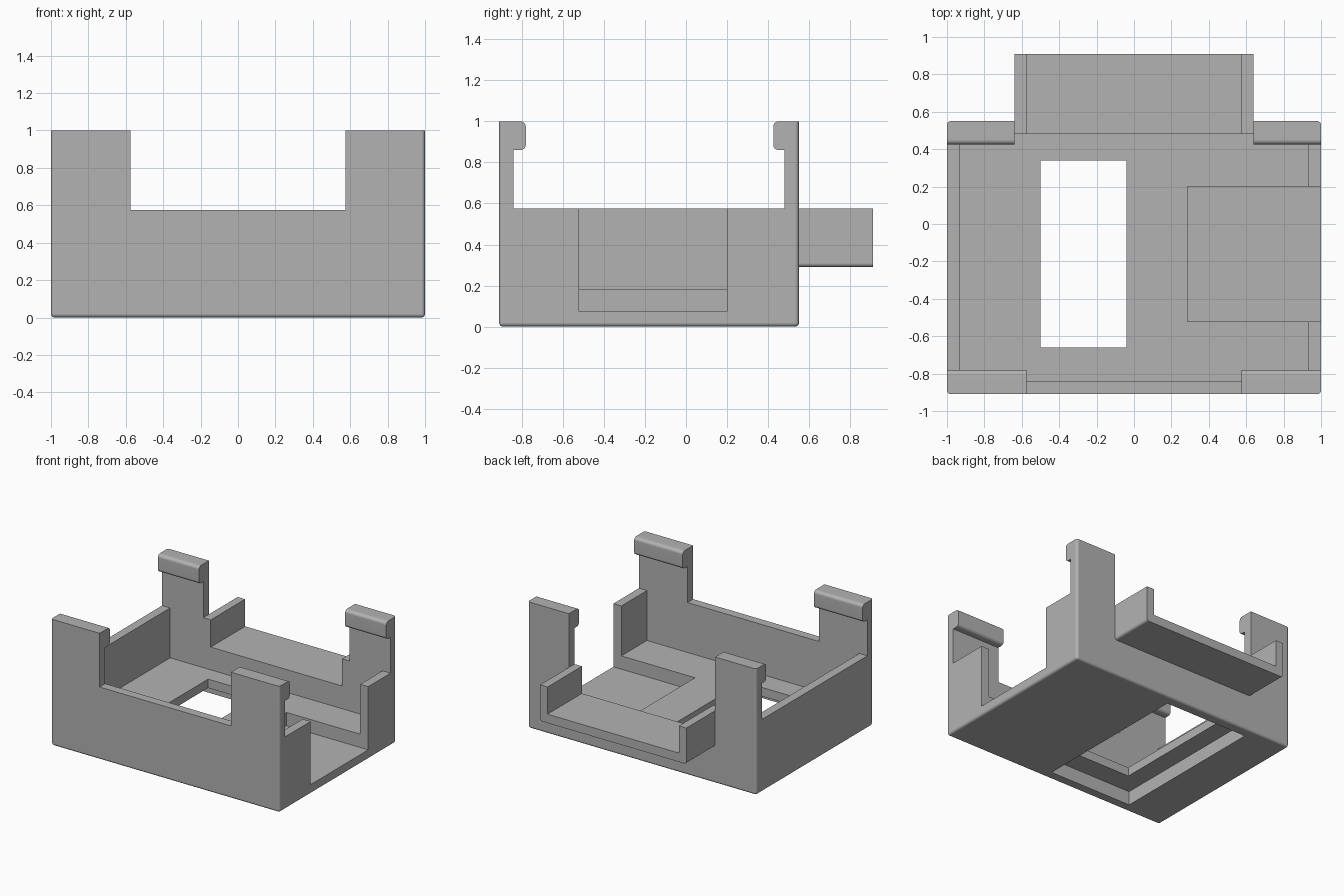
import bpy
import bmesh
from mathutils import Vector

cube = bpy.data.objects.get("Cube")
if cube:
    bpy.data.objects.remove(cube, do_unlink=True)

grey = bpy.data.materials.new("plain grey")
grey.use_nodes = True
grey.diffuse_color = (0.45, 0.45, 0.45, 1)
grey.node_tree.nodes["Principled BSDF"].inputs["Base Color"].default_value = grey.diffuse_color


def box(name, low, high, round_edge=None, radius=0.02):
    """Box between two corners; round_edge(midpoint, direction) picks edges to round."""
    low, high = Vector(low), Vector(high)
    bm = bmesh.new()
    bmesh.ops.create_cube(bm, size=1)
    for v in bm.verts:
        v.co = (low + high) / 2 + v.co * (high - low)
    if round_edge:
        edges = []
        for e in bm.edges:
            a, b = e.verts[0].co, e.verts[1].co
            if round_edge((a + b) / 2, (a - b).normalized()):
                edges.append(e)
        bmesh.ops.bevel(bm, geom=edges, offset=radius, offset_type="OFFSET",
                        segments=4, profile=0.5, affect="EDGES")
    bmesh.ops.recalc_face_normals(bm, faces=bm.faces)
    mesh = bpy.data.meshes.new(name)
    bm.to_mesh(mesh)
    bm.free()
    mesh.materials.append(grey)
    obj = bpy.data.objects.new(name, mesh)
    bpy.context.collection.objects.link(obj)
    return obj


def activate(obj):
    bpy.ops.object.select_all(action="DESELECT")
    obj.select_set(True)
    bpy.context.view_layer.objects.active = obj


def combine(target, tool, operation):
    """Apply a boolean and remove the tool."""
    mod = target.modifiers.new(operation.lower(), "BOOLEAN")
    mod.operation = operation
    mod.solver = "EXACT"
    mod.object = tool
    activate(target)
    bpy.ops.object.modifier_apply(modifier=mod.name)
    bpy.data.objects.remove(tool, do_unlink=True)


def finish(obj):
    activate(obj)
    bpy.ops.object.shade_smooth_by_angle()
    obj.modifiers.new("even shading", "WEIGHTED_NORMAL").keep_sharp = True


# Main dimensions
FRONT, BACK, TAIL = -0.91, 0.55, 0.91
IN_FRONT, IN_BACK, IN_SIDE = -0.84, 0.48, 0.93
FLOOR, RIM, TOP = 0.18, 0.575, 1.0
TRAY_IN, TRAY_OUT = 0.575, 0.64

# Outer block with rounded corners and bottom
body = box("case_body", (-1, FRONT, 0), (1, BACK, TOP),
           lambda m, d: abs(d.z) > 0.9 or m.z < 0.01)

# Rear tray, rounded along its lower sides
tray = box("rear_tray", (-TRAY_OUT, BACK - 0.03, 0.29), (TRAY_OUT, TAIL, RIM),
           lambda m, d: abs(d.y) > 0.9 and m.z < 0.4)

# Openings above the rim, leaving four corner posts
cuts = [
    ((-2, IN_FRONT, RIM), (2, IN_BACK, 2)),
    ((-TRAY_IN, -2, RIM), (TRAY_IN, 0, 2)),
    ((-TRAY_OUT, 0, RIM), (TRAY_OUT, 2, 2)),
    # Interior
    ((-IN_SIDE, IN_FRONT, FLOOR), (IN_SIDE, IN_BACK, 2)),
]
for low, high in cuts:
    combine(body, box("cutter", low, high), "DIFFERENCE")

combine(body, tray, "UNION")

cuts = [
    # Tray channel through the back wall
    ((-TRAY_IN, 0.3, 0.36), (TRAY_IN, 2, 2)),
    # Side notch and its sunken pocket
    ((0.285, -0.52, 0.075), (2, 0.2, 2)),
    # Floor window and the wider recess beneath it
    ((-0.5, -0.66, -1), (-0.04, 0.34, 0.4)),
    ((-0.65, -0.83, -1), (0.08, 0.47, 0.11)),
]
for low, high in cuts:
    combine(body, box("cutter", low, high), "DIFFERENCE")
finish(body)

# Inward clips at the top of each post
for side, sign in (("left", 1), ("right", -1)):
    for end, inner, wall, lip in (("front", TRAY_IN, IN_FRONT, -0.78),
                                  ("back", TRAY_OUT, IN_BACK, 0.425)):
        xs = sorted((sign * inner, sign))
        ys = sorted((wall, lip))
        clip = box(f"{end}_{side}_clip", (xs[0], ys[0], 0.86), (xs[1], ys[1], TOP),
                   lambda m, d, lip=lip: abs(d.x) > 0.9 and abs(m.y - lip) < 0.01, 0.025)
        finish(clip)
